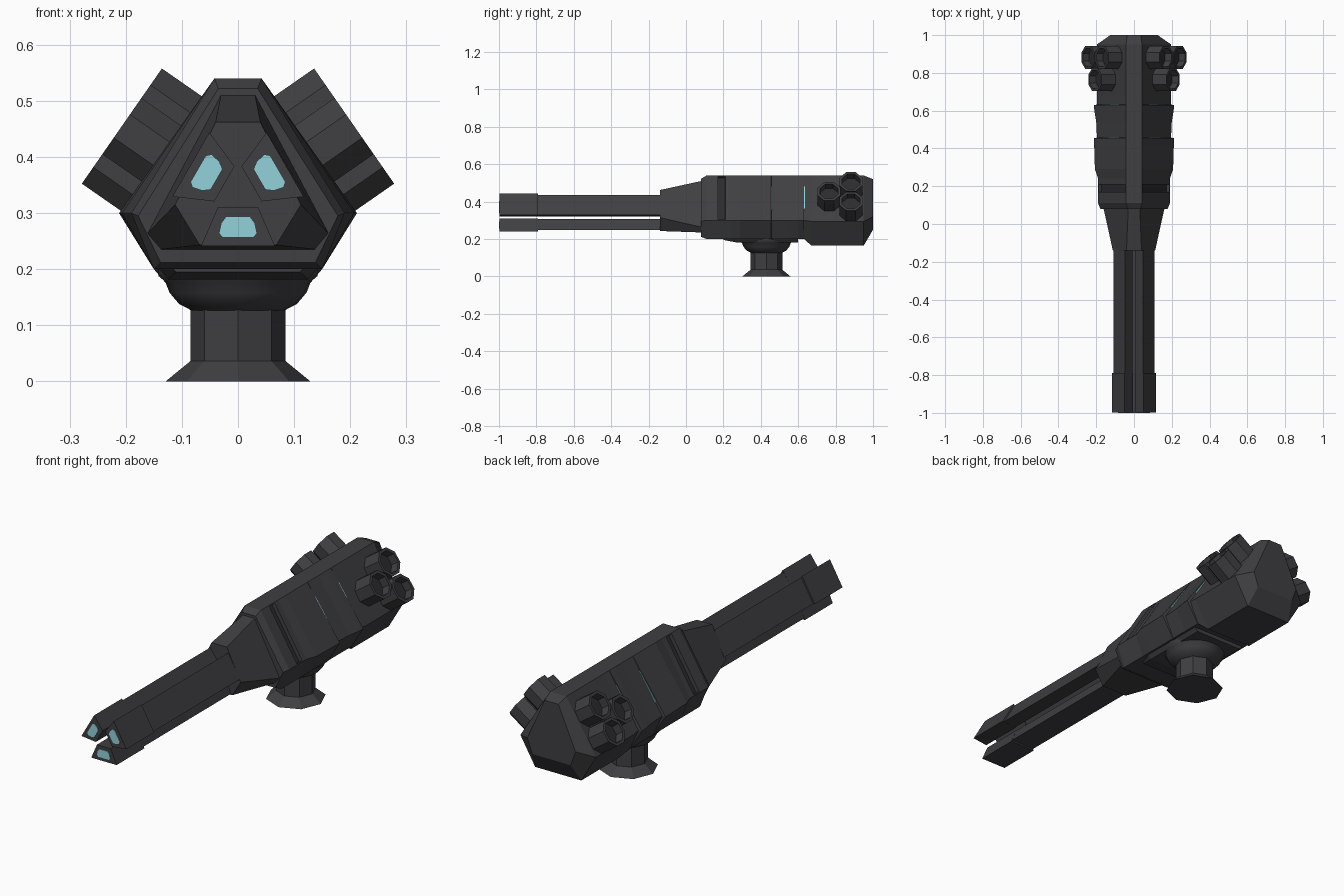
import bpy, bmesh, math
from mathutils import Vector, Matrix

if "Cube" in bpy.data.objects:
    bpy.data.objects.remove(bpy.data.objects["Cube"])


def material(name, rgb):
    m = bpy.data.materials.new(name)
    m.diffuse_color = (*rgb, 1)
    m.use_nodes = True
    m.node_tree.nodes["Principled BSDF"].inputs["Base Color"].default_value = m.diffuse_color
    return m


GREY = material("dark grey metal", (0.05, 0.049, 0.054))
DARK = material("recess grey", (0.025, 0.025, 0.028))
GLOW = material("pale cyan glow", (0.29, 0.64, 0.70))


def finish(name, bm, *mats):
    bmesh.ops.recalc_face_normals(bm, faces=bm.faces)
    me = bpy.data.meshes.new(name)
    bm.to_mesh(me)
    bm.free()
    for m in mats:
        me.materials.append(m)
    ob = bpy.data.objects.new(name, me)
    bpy.context.collection.objects.link(ob)
    return ob


def loft(sections):
    """Skin between (y, [(x, z), ...]) sections and cap both ends."""
    bm = bmesh.new()
    rings = [[bm.verts.new((x, y, z)) for x, z in pts] for y, pts in sections]
    n = len(rings[0])
    for a, b in zip(rings, rings[1:]):
        for i in range(n):
            j = (i + 1) % n
            bm.faces.new((a[i], a[j], b[j], b[i]))
    bm.faces.new(rings[0])
    bm.faces.new(rings[-1])
    bmesh.ops.recalc_face_normals(bm, faces=bm.faces)
    return bm


def mirrored(half):
    return half + [(-x, z) for x, z in reversed(half)]


def hull(a, zt, w, zm, b, zb):
    """Truncated triangle: top ridge, widest edge, bottom."""
    return mirrored([(a, zt), (w, zm), (b, zb)])


# Main body, stepped armour rings and tapered tail
mid = lambda w: hull(.042, .54, w, .30, .15, .20)
rear = hull(.042, .54, .197, .295, .12, .165)
bm = loft([
    (.08, hull(.035, .522, .178, .295, .138, .212)),
    (.11, mid(.19)), (.165, mid(.19)), (.215, mid(.19)), (.24, mid(.19)),
    (.29, mid(.207)), (.455, mid(.212)), (.457, mid(.196)), (.54, mid(.20)),
    (.60, mid(.21)), (.63, mid(.212)), (.632, mid(.195)),
    (.67, rear), (.95, rear),
    (1.0, hull(.036, .52, .125, .32, .10, .25))])
# Sunken slots on the sloping sides
slots = [f for f in bm.faces if .165 < f.calc_center_median().y < .215
         and f.normal.z > .3 and abs(f.normal.x) > .3]
bmesh.ops.inset_individual(bm, faces=slots, thickness=.007, depth=0)
bmesh.ops.inset_individual(bm, faces=slots, thickness=.001, depth=-.018)
for f in slots:
    f.material_index = 1
finish("body", bm, GREY, DARK)

# Collar narrowing from the body to the barrels
finish("barrel_collar", loft([
    (-.14, hull(.04, .462, .112, .315, .068, .243)),
    (.09, hull(.03, .512, .163, .262, .14, .235))]), GREY)

# Three barrels around one axis, each with a thicker tip and a glowing end
AXIS_Z = .338


def around(pts, ang):
    c, s = math.cos(ang), math.sin(ang)
    return [(x * c - z * s, x * s + z * c + AXIS_Z) for x, z in pts]


barrel = mirrored([(.062, -.09), (.037, -.031)])
tip = mirrored([(.066, -.097), (.036, -.028)])
lens = mirrored([(.027, -.082), (.034, -.074), (.030, -.056), (.021, -.044)])
for i, tag in enumerate(("lower", "right", "left")):
    ang = i * math.tau / 3
    p = around(barrel, ang)
    finish(tag + "_barrel", loft([(-.8, p), (-.13, p)]), GREY)
    p = around(tip, ang)
    finish(tag + "_barrel_tip", loft([(-.997, p), (-.79, p)]), GREY)
    p = around(lens, ang)
    finish(tag + "_barrel_glow", loft([(-1.0, p), (-.996, p)]), GLOW)

# Launcher pods: three open octagonal tubes on each sloping side
out = Vector((.82, 0, .57)).normalized()
down = Vector((.57, 0, -.82)).normalized()
for side, tag in ((1, "right"), (-1, "left")):
    flip = Matrix.Scale(side, 4, (1, 0, 0))
    for k, (y, t) in enumerate(((.765, 0), (.882, -.064), (.882, .064))):
        end = Vector((.207, y, .455)) + down * t
        bm = bmesh.new()
        bmesh.ops.create_cone(bm, cap_ends=True, segments=8, radius1=.066,
                              radius2=.066, depth=.16)
        mouth = [f for f in bm.faces if f.normal.z > .9]
        bmesh.ops.inset_region(bm, faces=mouth, thickness=.014)
        bmesh.ops.inset_region(bm, faces=mouth, thickness=.001, depth=-.04)
        for f in mouth:
            f.material_index = 1
        rot = out.to_track_quat('Z', 'Y').to_matrix().to_4x4()
        bm.transform(flip @ Matrix.Translation(end - out * .08) @ rot
                     @ Matrix.Rotation(math.pi / 8, 4, 'Z'))
        finish(f"{tag}_pod_{k + 1}", bm, GREY, DARK)

    # Glowing seams behind the armour steps
    for k, y in enumerate((.459, .634)):
        bm = bmesh.new()
        bmesh.ops.create_cube(bm, size=1)
        rot = out.to_track_quat('Z', 'Y').to_matrix().to_4x4()
        # local axis lying along y is the thin one
        along_y = abs((rot @ Vector((0, 1, 0))).y) > .9
        size = (.15, .004, .006) if along_y else (.004, .15, .006)
        bm.transform(flip @ Matrix.Translation((.121, y, .418)) @ rot
                     @ Matrix.Diagonal((*size, 1)))
        finish(f"{tag}_glow_seam_{k + 1}", bm, GLOW)

# Keel plate under the body
finish("keel_plate", loft([
    (.20, mirrored([(.12, .205), (.11, .195)])),
    (.27, mirrored([(.145, .205), (.125, .182)])),
    (.60, mirrored([(.145, .205), (.125, .182)]))]), GREY)


# Pedestal: turned bowl, octagonal column and flared foot
def turned(name, profile, sides, smooth=False):
    bm = bmesh.new()
    rings = [[bm.verts.new((r * math.cos(i * math.tau / sides),
                            .43 + r * math.sin(i * math.tau / sides), z))
              for i in range(sides)] for r, z in profile]
    for a, b in zip(rings, rings[1:]):
        for i in range(sides):
            j = (i + 1) % sides
            f = bm.faces.new((a[i], a[j], b[j], b[i]))
            f.smooth = smooth
    bm.faces.new(rings[0])
    bm.faces.new(rings[-1])
    finish(name, bm, GREY)


turned("foot_and_column", [(.129, 0), (.085, .036), (.085, .13)], 8)
turned("swivel_bowl", [(.082, .126), (.105, .138), (.122, .158),
                       (.13, .178), (.142, .188), (.142, .2)], 24, True)
